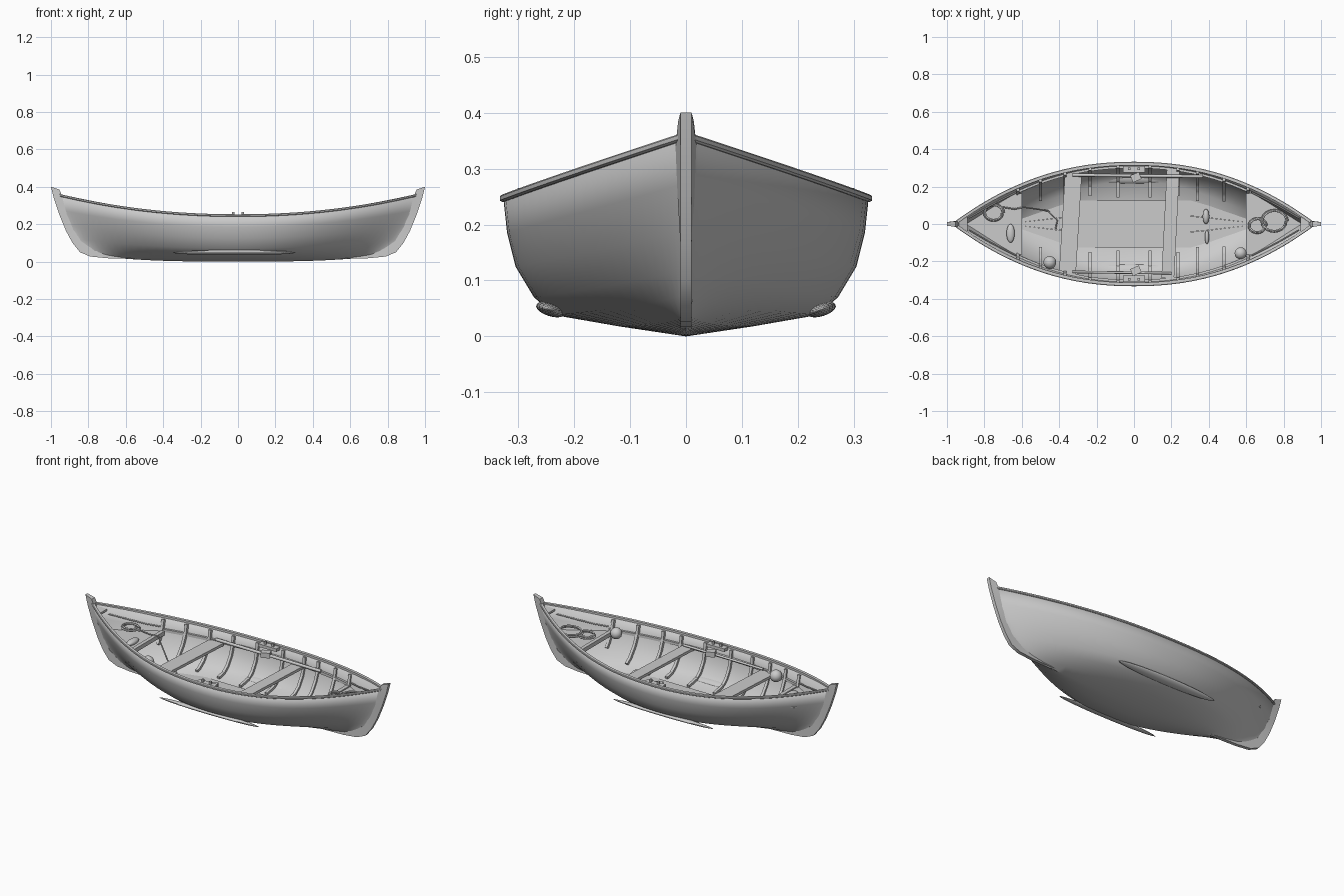
import bpy, math
from mathutils import Vector

if "Cube" in bpy.data.objects:
    bpy.data.objects.remove(bpy.data.objects["Cube"])

# Lengthwise hull lines: half breadth, end x, mid z, end z, plan power, plan fullness
LINES = [(0.0, .80, .000, .036, 3.0, 1.0),
         (0.12, .83, .018, .050, 2.0, 1.9),
         (0.235, .855, .038, .080, 2.0, 1.7),
         (0.272, .885, .070, .125, 2.1, 1.45),
         (0.305, .917, .125, .195, 2.1, 1.2),
         (0.320, .947, .185, .275, 2.2, 1.08),
         (0.327, .968, .250, .362, 2.2, 1.0)]


def line(k, s):
    b, xe, zm, ze, p, q = LINES[k]
    a = min(abs(s), 1)
    y = 0 if k == 0 else max(b * (1 - a ** p) ** q, .005)
    return Vector((s * xe, y, zm + (ze - zm) * a ** (3 if k < 2 else 2.1)))


def section(x):
    return [line(k, max(-1, min(1, x / LINES[k][1]))) for k in range(7)]


def breadth_at(x, z):
    pts = section(x)
    for a, b in zip(pts, pts[1:]):
        if a.z <= z <= b.z:
            return a.y + (b.y - a.y) * (z - a.z) / (b.z - a.z)
    return pts[-1].y


def add_mesh(name, verts, faces, angle=35):
    me = bpy.data.meshes.new(name)
    me.from_pydata([tuple(v) for v in verts], [], faces)
    ob = bpy.data.objects.new(name, me)
    bpy.context.collection.objects.link(ob)
    bpy.ops.object.select_all(action='DESELECT')
    ob.select_set(True)
    bpy.context.view_layer.objects.active = ob
    bpy.ops.object.mode_set(mode='EDIT')
    bpy.ops.mesh.select_all(action='SELECT')
    if name != "hull":
        bpy.ops.mesh.normals_make_consistent(inside=False)
    bpy.ops.object.mode_set(mode='OBJECT')
    bpy.ops.object.shade_smooth_by_angle(angle=math.radians(angle))
    return ob


def loft(name, rings, closed=True):
    n = len(rings[0])
    faces = []
    for i in range(len(rings) - 1):
        for j in range(n if closed else n - 1):
            k = (j + 1) % n
            faces.append((i * n + j, (i + 1) * n + j, (i + 1) * n + k, i * n + k))
    if closed:
        faces += [tuple(range(n)), tuple(range((len(rings) - 1) * n, len(rings) * n))]
    return add_mesh(name, [v for r in rings for v in r], faces)


def box(name, c, size, turn=0):
    bpy.ops.mesh.primitive_cube_add(size=1, location=c, rotation=(0, 0, turn))
    ob = bpy.context.object
    ob.name, ob.scale = name, size


def ball(name, c, size, tilt=0):
    bpy.ops.mesh.primitive_uv_sphere_add(segments=20, ring_count=12, location=c, rotation=(tilt, 0, 0))
    ob = bpy.context.object
    ob.name, ob.scale = name, size
    bpy.ops.object.shade_smooth()


def rope(name, pts, r=.005):
    cu = bpy.data.curves.new(name, 'CURVE')
    cu.dimensions, cu.bevel_depth, cu.bevel_resolution = '3D', r, 2
    cu.use_fill_caps = True
    sp = cu.splines.new('POLY')
    sp.points.add(len(pts) - 1)
    for p, c in zip(sp.points, pts):
        p.co = (*c, 1)
    bpy.context.collection.objects.link(bpy.data.objects.new(name, cu))


def coil(name, x, y, z, r, turns=2):
    rope(name, [(x + (r - .001 * t) * math.cos(t), y + .85 * (r - .001 * t) * math.sin(t), z + .0015 * t)
                for t in [i * math.pi / 10 for i in range(20 * turns + 1)]])


# Hull shell
stations = [math.sin(math.pi / 2 * (i / 24 - 1)) for i in range(49)]
rings = []
for s in stations:
    side = [line(k, s) for k in range(7)]
    rings.append(side[::-1] + [Vector((p.x, -p.y, p.z)) for p in side[1:]])
hull = loft("hull", rings, closed=False)
mod = hull.modifiers.new("planking", 'SOLIDIFY')
mod.thickness, mod.offset = .010, -1

for side in (1, -1):
    tag = "left" if side > 0 else "right"
    # Gunwale rail along the sheer
    rings = []
    for s in stations:
        p = line(6, s)
        w = min(.014, p.y)
        rings.append([(p.x, side * (p.y + o), p.z + h) for o, h in
                      ((-w, .003), (.003, .003), (.006, 0), (.006, -.007), (.001, -.010), (-w, -.009))])
    loft(tag + "_gunwale", rings)
    # Seat riser along the inside
    rings = []
    for i in range(25):
        p = line(5, -.66 + 1.32 * i / 24)
        rings.append([(p.x, side * (p.y + o), p.z + h) for o, h in
                      ((-.008, .008), (-.022, .008), (-.022, -.008), (-.008, -.008))])
    loft(tag + "_seat_riser", rings)
    # Bent ribs
    for x in (-.62, -.5, -.37, -.235, -.085, .085, .235, .34, .48, .61):
        pts = section(x)
        fine = [a.lerp(b, t / 4) for a, b in zip(pts, pts[1:]) for t in range(4)] + [pts[-1]]
        fine = [p for p in fine if p.y > .13 and p.z < pts[-1].z - .004]
        rings = []
        for i, p in enumerate(fine):
            d = fine[min(i + 1, len(fine) - 1)] - fine[max(i - 1, 0)]
            n = Vector((0, -d.z, d.y)).normalized()
            a, b = p + n * .007, p + n * .024
            rings.append([(x + w, side * q.y, q.z) for w, q in ((-.008, a), (-.008, b), (.008, b), (.008, a))])
        loft(tag + "_rib", rings)
    # Bilge runner, oarlock and its pad
    ball(tag + "_bilge_runner", (-.02, side * .242, .048), (.33, .027, .012), side * .3)
    box(tag + "_oarlock_pad", (0, side * .293, .240), (.12, .035, .018))
    for dx in (-.025, .025):
        box(tag + "_oarlock_pin", (dx, side * .295, .253), (.012, .012, .024))
    box(tag + "_oarlock_block", (.01, side * .25, .215), (.05, .04, .03), .4)

# Stem posts with skegs running into the keel
OUTER = [(1, .40), (.985, .34), (.955, .25), (.92, .165), (.885, .10), (.845, .05),
         (.79, .027), (.70, .018), (.55, .015), (.40, .009)]
INNER = [(.955, .385), (.935, .34), (.915, .25), (.875, .17), (.84, .11), (.79, .075),
         (.73, .055), (.65, .045), (.54, .035), (.40, .02)]
for e, name in ((1, "bow_stem"), (-1, "stern_stem")):
    loft(name, [[(e * o[0], -.010, o[1]), (e * o[0], .010, o[1]),
                 (e * i[0], w, i[1]), (e * i[0], -w, i[1])]
                for o, i, w in zip(OUTER, INNER, (.014, .019, .015) + (.010,) * 7)])
    # Breasthook and raised end platform
    for part, z0, x0, x1, rise in (("breasthook", .325, .89, .955, .025), ("end_platform", .215, .61, .91, .0)):
        rings = []
        for i in range(9):
            x = x0 + (x1 - x0) * i / 8
            z = z0 + rise * i / 8
            w = max(breadth_at(x, z - .012) - .005, .004)
            rings.append([(e * x, w, z), (e * x, -w, z), (e * x, -w, z - .012), (e * x, w, z - .012)])
        loft(part, rings)
    box("end_beam", (e * .61, 0, .21), (.022, 2 * breadth_at(.625, .198) - .014, .024))

# Floor boards, tapering to the hull at the ends
for j in range(-1, 2):
    rings = []
    for i in range(13):
        x = -.6 + i / 10
        z = .040 + .02 * x ** 2
        f = min(.085, (breadth_at(x, z - .01) - .012) / 1.5)
        a, b = (j - .49) * f, (j + .49) * f
        rings.append([(x, a, z), (x, b, z), (x, b, z - .01), (x, a, z - .01)])
    loft("floor_board", rings)

# Rowing seats
box("rear_seat", (-.34, 0, .19), (.09, .53, .016), -.06)
box("front_seat", (.195, 0, .19), (.068, .58, .016), -.05)

# Poles resting on the seats
rope("left_pole", [(-.33, .262, .208), (.37, .254, .208)], .009)
rope("right_pole", [(-.33, -.256, .208), (.20, -.263, .208)], .007)

# Rope coils, loose lines and floats
coil("stern_rope_coil", -.75, .06, .235, .055)
coil("bow_rope_coil", .66, -.01, .235, .05)
coil("bow_rope_coil_large", .75, .015, .24, .072)
rope("stern_loose_line", [(-.70, .09, .225), (-.64, .08, .225), (-.59, .09, .222), (-.52, .08, .1),
                          (-.46, .07, .06), (-.41, .02, .055), (-.42, -.03, .055)], .004)
for y in (1, -1):
    for e, tag in ((1, "bow"), (-1, "stern")):
        rope(tag + "_mooring_line", [(e * x, y * (breadth_at(x, z) - .018), z)
                                     for x, z in ((.88, .30), (.78, .27), (.70, .25), (.63, .24))], .004)
ball("stern_bag", (-.66, -.05, .225), (.022, .05, .016))
for tag, x, r in (("stern", -.45, .034), ("bow", .57, .032)):
    ball(tag + "_float", (x, -breadth_at(x, .20) + r + .012, .22), (r, r, r))
ball("floor_cleat", (.385, .04, .07), (.018, .04, .022))
ball("floor_handle", (.39, -.07, .065), (.011, .038, .014))
